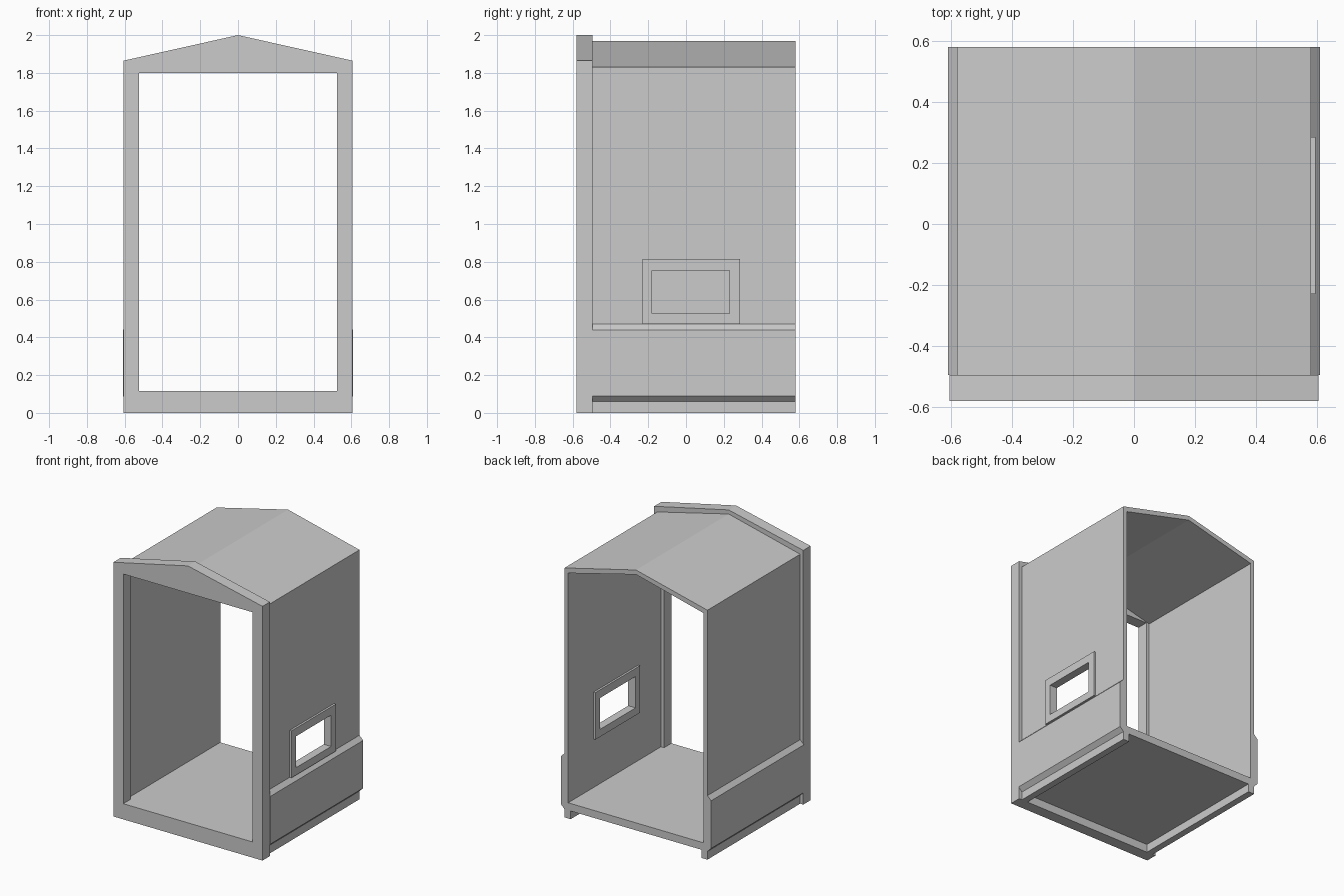
import bpy
import bmesh
from math import pi

if "Cube" in bpy.data.objects:
    bpy.data.objects.remove(bpy.data.objects["Cube"])


def rect(x0, x1, y0, y1):
    return [(x0, y0), (x1, y0), (x1, y1), (x0, y1)]


def mirrored(half):
    # Half outline (x >= 0) completed across x = 0
    return half + [(-x, y) for x, y in reversed(half) if x > 0]


def extruded(name, loops, start, end, rot_z=0.0):
    """Fill outlines (later loops are holes) and extrude along y, or x if rot_z = 90 deg."""
    cu = bpy.data.curves.new(name, 'CURVE')
    cu.dimensions = '2D'
    cu.fill_mode = 'BOTH'
    cu.extrude = (end - start) / 2
    for pts in loops:
        sp = cu.splines.new('POLY')
        sp.points.add(len(pts) - 1)
        for p, (x, y) in zip(sp.points, pts):
            p.co = (x, y, 0, 1)
        sp.use_cyclic_u = True
    ob = bpy.data.objects.new(name, cu)
    bpy.context.collection.objects.link(ob)
    mid = (start + end) / 2
    ob.rotation_euler = (pi / 2, 0, rot_z)
    ob.location = (mid, 0, 0) if rot_z else (0, mid, 0)
    bpy.ops.object.select_all(action='DESELECT')
    ob.select_set(True)
    bpy.context.view_layer.objects.active = ob
    bpy.ops.object.convert(target='MESH')
    ob = bpy.context.object
    # Weld caps to sides and tidy the flat faces
    bm = bmesh.new()
    bm.from_mesh(ob.data)
    bmesh.ops.remove_doubles(bm, verts=bm.verts, dist=0.0005)
    bmesh.ops.recalc_face_normals(bm, faces=bm.faces)
    for f in bm.faces:
        f.smooth = False
    bm.to_mesh(ob.data)
    bm.free()
    return ob


# Gabled front frame with its doorway
extruded("front_frame",
         [mirrored([(0.605, 0), (0.605, 1.865), (0, 2.0)]),
          rect(-0.525, 0.525, 0.115, 1.80)],
         -0.58, -0.495)

# Cabin shell: sills, flared skirts, walls, roof and floor in one section
outer = mirrored([(0.53, 0.06), (0.53, 0), (0.58, 0), (0.58, 0.06), (0.61, 0.09),
                  (0.61, 0.44), (0.58, 0.47), (0.58, 1.83), (0, 1.97)])
inner = mirrored([(0.55, 0.115), (0.55, 1.80), (0, 1.937)])
shell = extruded("cabin_shell", [outer, inner], -0.495, 0.58)

# Window opening in the right wall
hole = rect(-0.18, 0.23, 0.525, 0.755)
cutter = extruded("window_cutter", [hole], 0.45, 0.70, pi / 2)
cutter.hide_render = True
cut = shell.modifiers.new("window_opening", 'BOOLEAN')
cut.operation = 'DIFFERENCE'
cut.solver = 'EXACT'
cut.object = cutter
bpy.context.view_layer.objects.active = shell
bpy.ops.object.modifier_apply(modifier=cut.name)
bpy.data.objects.remove(cutter)

# Window surround, proud of the wall on both faces
extruded("window_frame", [rect(-0.23, 0.285, 0.47, 0.815), hole], 0.535, 0.595, pi / 2)
